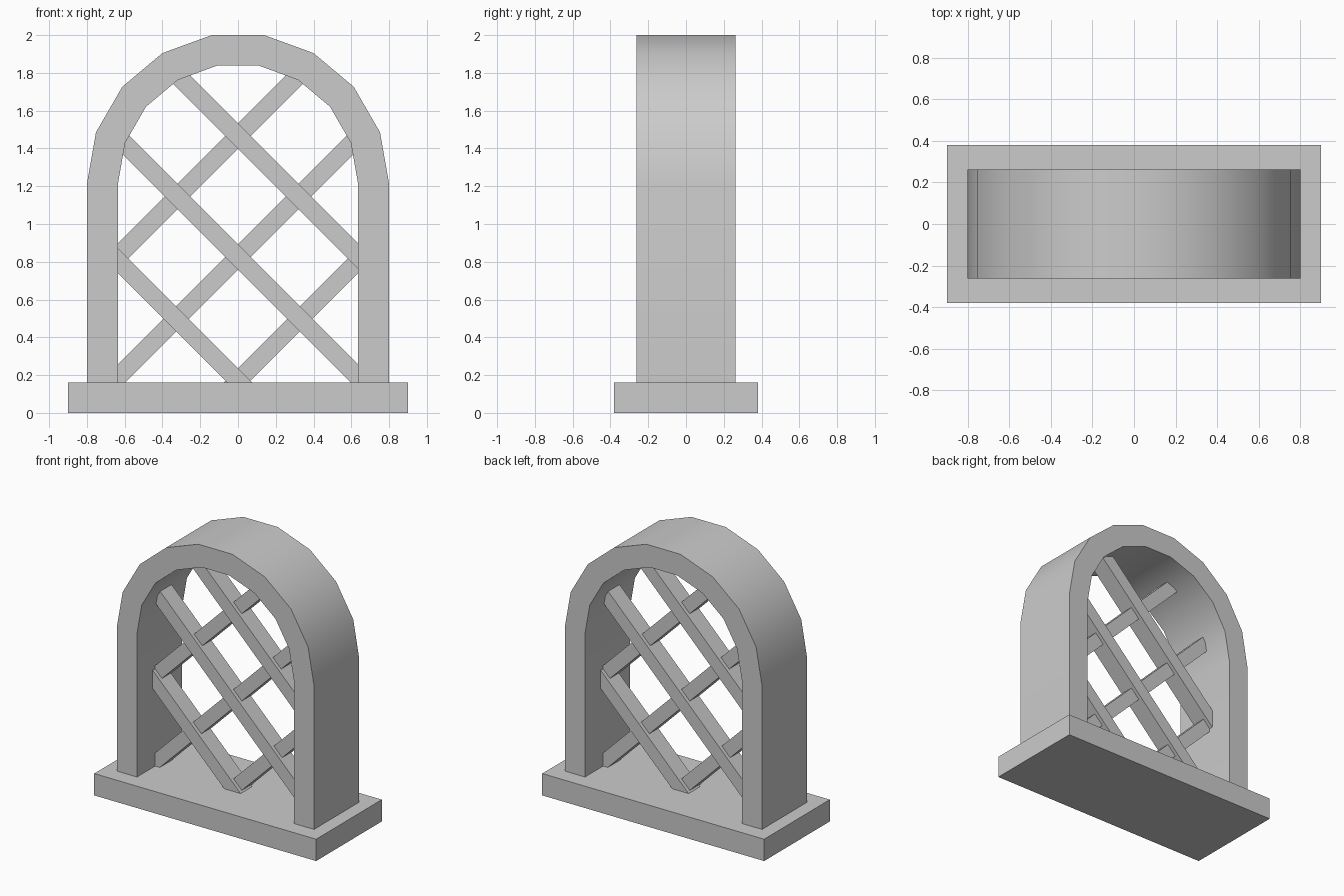
import bpy, bmesh, math
from mathutils import Matrix

if "Cube" in bpy.data.objects:
    bpy.data.objects.remove(bpy.data.objects["Cube"])


def make_object(name, bm):
    bmesh.ops.recalc_face_normals(bm, faces=bm.faces)
    mesh = bpy.data.meshes.new(name)
    bm.to_mesh(mesh)
    bm.free()
    obj = bpy.data.objects.new(name, mesh)
    bpy.context.collection.objects.link(obj)
    return obj


def box(name, size, matrix):
    bm = bmesh.new()
    bmesh.ops.create_cube(bm, size=1, matrix=matrix @ Matrix.Diagonal((*size, 1)))
    return make_object(name, bm)


BASE_TOP, SPRING = 0.16, 1.212

# Base slab
box("base", (1.8, 0.76, BASE_TOP), Matrix.Translation((0, 0, BASE_TOP / 2)))


# Arched frame: outline with a nine-sided half circle on straight legs
def arch(radius):
    curve = [(radius * math.cos(math.radians(a)), SPRING + radius * math.sin(math.radians(a)))
             for a in range(0, 181, 20)]
    return [(radius, BASE_TOP)] + curve + [(-radius, BASE_TOP)]


bm = bmesh.new()
outer, inner = arch(0.8), arch(0.636)
rings = [[bm.verts.new((x, y, z)) for x, z in pts]
         for pts, y in ((outer, -0.262), (inner, -0.262), (inner, 0.262), (outer, 0.262))]
for k in range(4):
    a, b = rings[k], rings[(k + 1) % 4]
    for i in range(len(a) - 1):
        bm.faces.new((a[i], a[i + 1], b[i + 1], b[i]))
for end in (0, -1):
    bm.faces.new([r[end] for r in rings])
frame = make_object("arched_frame", bm)
bpy.context.view_layer.objects.active = frame
frame.select_set(True)
bpy.ops.object.shade_smooth_by_angle(angle=math.radians(30))

# Diagonal lattice slats: (height at centre, left x, right x), ends sunk in frame and base
for i, (c, x0, x1) in enumerate([(0.17, -0.70, 0.09), (0.825, -0.66, 0.70), (1.465, -0.363, 0.70)]):
    mid = (x0 + x1) / 2
    size = ((x1 - x0) * math.sqrt(2), 0.132, 0.095)
    # front slats fall to the right, back slats are their mirror image
    for side, label in ((1, "front"), (-1, "back")):
        place = Matrix.Translation((side * mid, -0.014 * side, c - mid))
        box(f"{label}_slat_{i + 1}", size, place @ Matrix.Rotation(side * math.pi / 4, 4, 'Y'))
